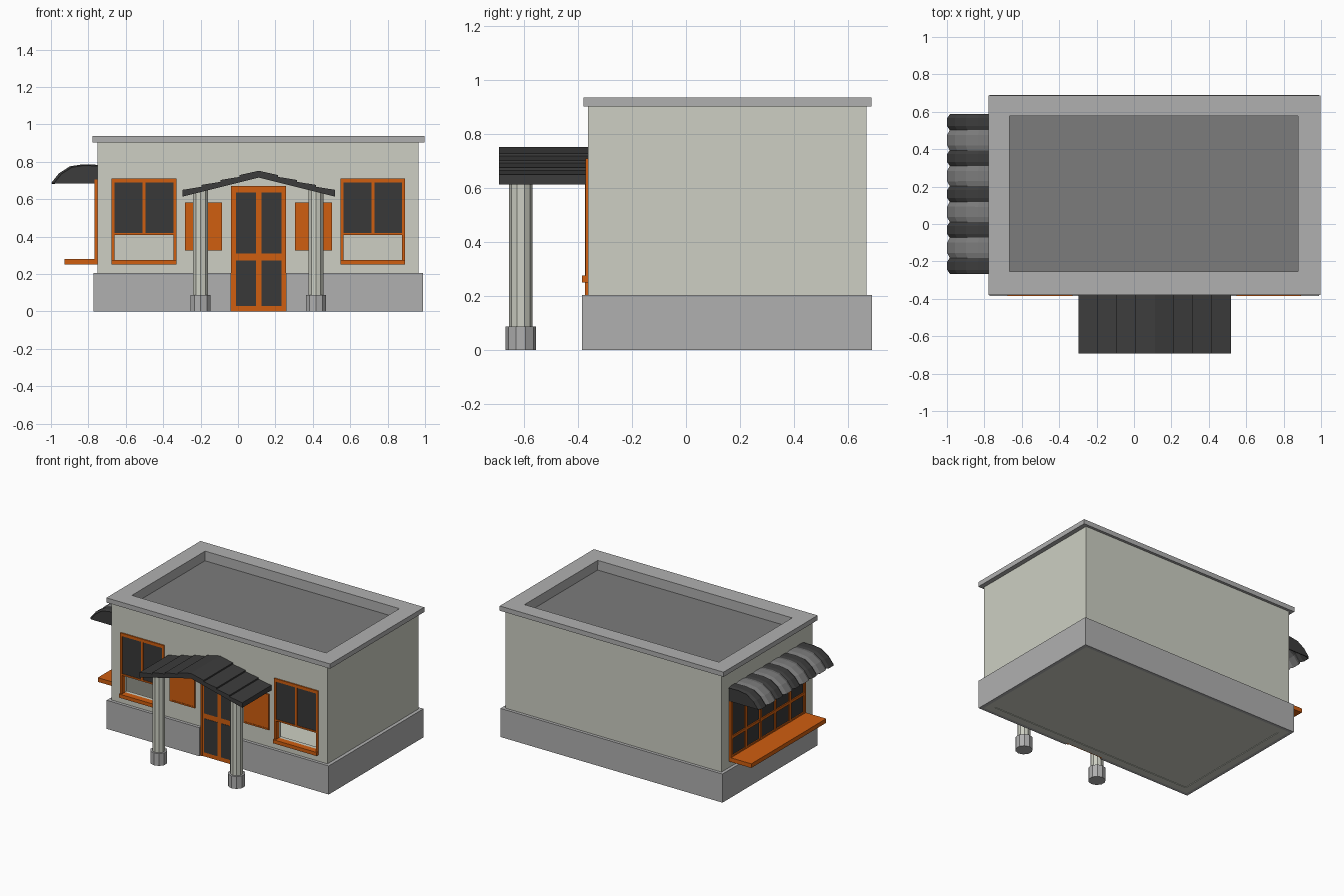
import bpy, bmesh, math

if "Cube" in bpy.data.objects:
    bpy.data.objects.remove(bpy.data.objects["Cube"])


def mat(name, r, g, b):
    m = bpy.data.materials.new(name)
    m.diffuse_color = [(c / 255 / 12.92 if c < 11 else ((c / 255 + 0.055) / 1.055) ** 2.4) for c in (r, g, b)] + [1]
    m.use_nodes = True
    m.node_tree.nodes["Principled BSDF"].inputs["Base Color"].default_value = m.diffuse_color
    return m


WALL = mat("cream wall", 205, 207, 195)
GRAY = mat("light gray stone", 176, 176, 176)
MID = mat("mid gray", 124, 124, 124)
DARK = mat("charcoal", 60, 60, 60)
GLASS = mat("dark glass", 57, 57, 57)
ORANGE = mat("orange paint", 208, 94, 16)


def finish(name, bm, *mats):
    bmesh.ops.recalc_face_normals(bm, faces=bm.faces)
    me = bpy.data.meshes.new(name)
    bm.to_mesh(me)
    bm.free()
    for m in mats:
        me.materials.append(m)
    ob = bpy.data.objects.new(name, me)
    bpy.context.collection.objects.link(ob)
    return ob


def boxes(name, m, *dims):
    """One object from boxes given as (x0, x1, y0, y1, z0, z1)."""
    bm = bmesh.new()
    for x0, x1, y0, y1, z0, z1 in dims:
        vs = bmesh.ops.create_cube(bm, size=1)["verts"]
        for v in vs:
            v.co = (x0 if v.co.x < 0 else x1, y0 if v.co.y < 0 else y1, z0 if v.co.z < 0 else z1)
    return finish(name, bm, m)


def ring(name, m, outer, inner, z0, z1):
    """Hollow rectangular frame; outer and inner are (x0, x1, y0, y1)."""
    bm = bmesh.new()
    loops = [[bm.verts.new((x, y, z)) for x, y in ((r[0], r[2]), (r[1], r[2]), (r[1], r[3]), (r[0], r[3]))]
             for r, z in ((outer, z0), (outer, z1), (inner, z1), (inner, z0))]
    for i in range(4):
        a, b = loops[i], loops[(i + 1) % 4]
        for j in range(4):
            k = (j + 1) % 4
            bm.faces.new((a[j], a[k], b[k], b[j]))
    return finish(name, bm, m)


def prism(name, m, prof, y0, y1):
    """Profile of (x, z) points extruded along y."""
    bm = bmesh.new()
    f = bm.faces.new([bm.verts.new((x, y0, z)) for x, z in prof])
    ext = bmesh.ops.extrude_face_region(bm, geom=[f])["geom"]
    bmesh.ops.translate(bm, vec=(0, y1 - y0, 0), verts=[v for v in ext if isinstance(v, bmesh.types.BMVert)])
    return finish(name, bm, m)


def cut(ob, cutter):
    mod = ob.modifiers.new("cut", "BOOLEAN")
    mod.operation, mod.object, mod.solver = "DIFFERENCE", cutter, "EXACT"
    bpy.context.view_layer.objects.active = ob
    bpy.ops.object.modifier_apply(modifier=mod.name)
    bpy.data.objects.remove(cutter)


def inset(r, d):
    return (r[0] + d, r[1] - d, r[2] + d, r[3] - d)


# Hollow walls, floor, roof deck, parapet and plinth
W = (-0.75, 0.965, -0.363, 0.668)
IN = inset(W, 0.05)
RIM_IN = (-0.665, 0.878, -0.254, 0.577)
FRONT = W[2]
WINDOWS = (-0.676, 0.547)
WW = 0.347
walls = ring("walls", WALL, W, IN, 0, 0.905)
cut(walls, boxes("window_cutter", WALL, *[(x + 0.015, x + WW - 0.015, -0.5, -0.25, 0.275, 0.695) for x in WINDOWS]))
boxes("floor", WALL, (*IN, 0.004, 0.02))
boxes("roof_deck", MID, (*IN, 0.845, 0.865))
ring("parapet", GRAY, inset(W, 0.045), inset(RIM_IN, -0.004), 0.86, 0.905)
ring("roof_rim", GRAY, (-0.779, 0.998, -0.38, 0.687), RIM_IN, 0.903, 0.937)
plinth = ring("plinth", GRAY, (-0.773, 0.99, -0.385, 0.69), W, 0, 0.205)
D0, D1 = -0.037, 0.257
cut(plinth, boxes("door_cutter", GRAY, (D0, D1, -0.5, FRONT + 0.001, -0.1, 0.3)))

# Front windows: sliding glass over an open serving gap
F = FRONT - 0.009
for side, x0 in zip(("left", "right"), WINDOWS):
    x1, c, t = x0 + WW, x0 + WW / 2, 0.016
    boxes(side + "_window_frame", ORANGE,
          (x0, x0 + t, F, -0.34, 0.25, 0.711), (x1 - t, x1, F, -0.34, 0.25, 0.711),
          (x0 + t, x1 - t, F, -0.34, 0.69, 0.711), (x0 + t, x1 - t, F, -0.34, 0.408, 0.419),
          (c - 0.008, c + 0.008, F, -0.34, 0.419, 0.69),
          (x0, x1, -0.385, -0.34, 0.25, 0.276))
    boxes(side + "_window_glass", GLASS, (x0 + t, x1 - t, F + 0.005, F + 0.012, 0.415, 0.695))

# Double door
boxes("door_leaves", ORANGE, (D0 + 0.012, D1 - 0.012, F + 0.003, FRONT, 0, 0.655))
boxes("door_frame", ORANGE, (D0, D0 + 0.013, F - 0.003, FRONT, 0, 0.67), (D1 - 0.013, D1, F - 0.003, FRONT, 0, 0.67),
      (D0, D1, F - 0.003, FRONT, 0.654, 0.67))
boxes("door_glass", GLASS, *[(a, a + 0.107, F + 0.001, F + 0.004, z0, z1)
                             for a in (-0.011, 0.126) for z0, z1 in ((0.03, 0.273), (0.31, 0.636))])

# Orange notice boards beside the door
for side, x0 in (("left", -0.283), ("right", 0.305)):
    x1 = x0 + 0.198
    boxes(side + "_board", ORANGE, (x0, x1, F + 0.003, FRONT, 0.326, 0.583),
          (x0, x0 + 0.01, F, FRONT, 0.326, 0.583), (x1 - 0.01, x1, F, FRONT, 0.326, 0.583),
          (x0, x1, F, FRONT, 0.326, 0.336), (x0, x1, F, FRONT, 0.573, 0.583))

# Porch roof of lapped planks on two columns
CX, HALF = 0.111, 0.408
top = []
for i in range(4):
    for k, lift in ((i / 4, 0 if i == 0 else -0.006), ((i + 1) / 4, 0.004)):
        top.append((k * HALF, 0.752 - 0.106 * k + lift))
right = top + [(HALF, 0.614)]
prof = [(CX + x, z) for x, z in right] + [(CX, 0.716)] + [(CX - x, z) for x, z in reversed(right[1:])]
prism("porch_roof", DARK, prof, -0.693, FRONT)
for side, x in (("left", -0.2), ("right", 0.417)):
    for part, m, r, z0, z1 in (("column", WALL, 0.043, 0.08, 0.655), ("column_base", GRAY, 0.057, 0, 0.088)):
        bm = bmesh.new()
        bmesh.ops.create_cone(bm, cap_ends=True, segments=10, radius1=r, radius2=r, depth=z1 - z0)
        bmesh.ops.translate(bm, vec=(x, -0.612, (z0 + z1) / 2), verts=bm.verts)
        finish(f"{side}_{part}", bm, m)

# Side serving window with counter
Y0, Y1, X = -0.265, 0.585, W[0]
posts = [Y0 + (Y1 - Y0 - 0.02) * i / 5 for i in range(6)]
boxes("side_window_frame", ORANGE, *[(X - 0.017, X, y, y + 0.02, 0.27, 0.705) for y in posts],
      *[(X - 0.016, X, Y0, Y1, z, z + 0.02) for z in (0.27, 0.41, 0.685)])
boxes("side_window_glass", GLASS, (X - 0.008, X, Y0 + 0.01, Y1 - 0.01, 0.28, 0.695))
boxes("side_counter", ORANGE, (-0.928, X, Y0, Y1, 0.25, 0.28))

# Striped awning: arched strips following a curved profile
curve = [(X, 0.78), (-0.834, 0.782), (-0.898, 0.772), (-0.955, 0.735), (-0.996, 0.684)]


def scaled(k):
    return [(X + (x - X) * k, 0.684 + (z - 0.684) * k) for x, z in curve]


bm = bmesh.new()
y = Y0
for s in range(9):
    w = 0.083 if s % 2 == 0 else 0.109
    cols = [[bm.verts.new((px, y + w * f, pz)) for px, pz in scaled(k)]
            for f, k in ((0, 0.94), (0.25, 1), (0.75, 1), (1, 0.94))]
    for a, b in zip(cols, cols[1:]):
        for i in range(len(curve) - 1):
            bm.faces.new((a[i], a[i + 1], b[i + 1], b[i])).material_index = s % 2
    y += w
awning = finish("awning", bm, DARK, MID)
solid = awning.modifiers.new("thickness", "SOLIDIFY")
solid.thickness, solid.offset = 0.008, 0
for name, ye in (("awning_front_end", Y0), ("awning_back_end", y - 0.006)):
    prism(name, DARK, scaled(0.94) + [(X, 0.684)], ye, ye + 0.006)
